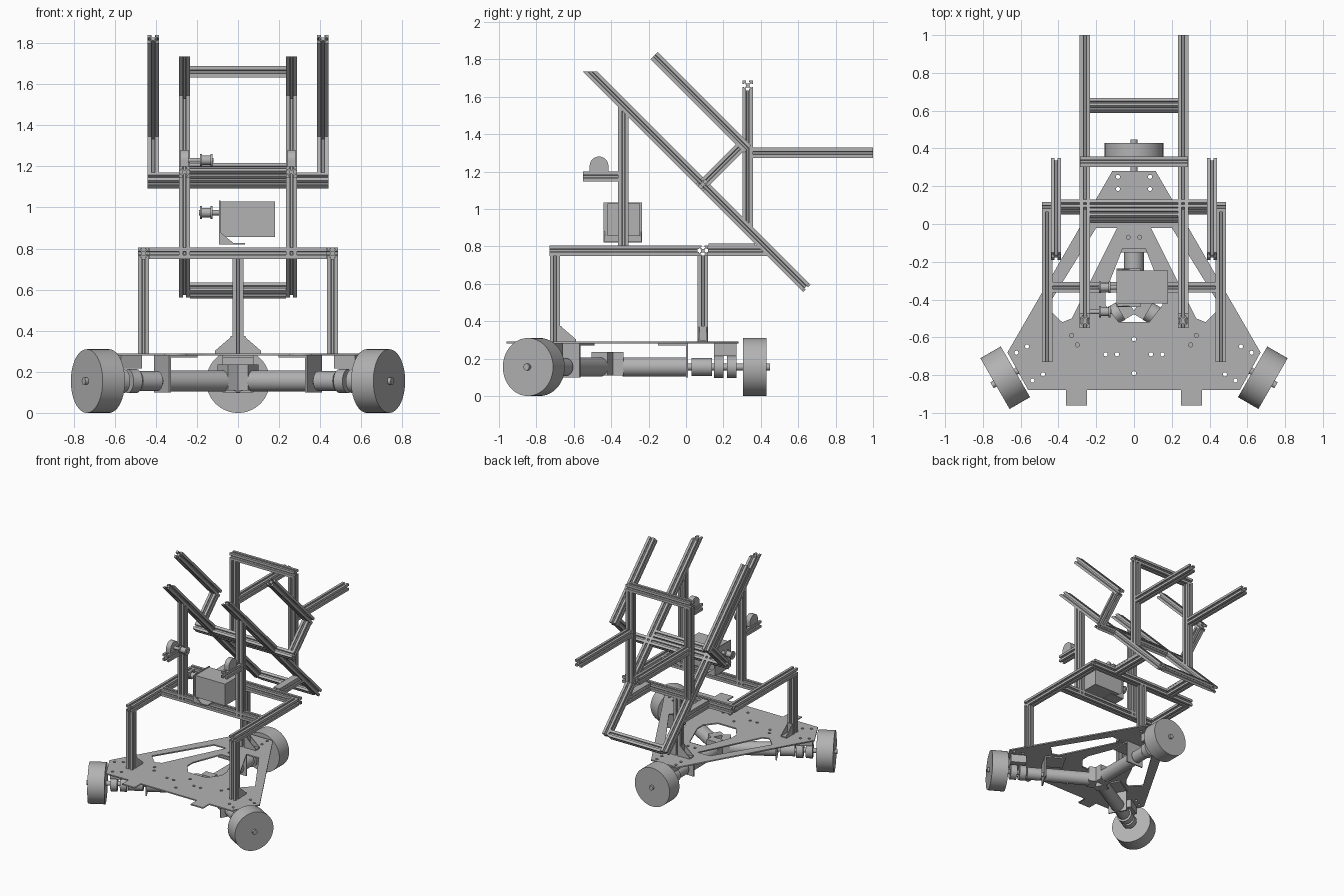
import bpy, bmesh
from math import pi, cos, sin, radians
from mathutils import Vector, Matrix

if "Cube" in bpy.data.objects:
    bpy.data.objects.remove(bpy.data.objects["Cube"])

metal = bpy.data.materials.new("grey_metal")
metal.use_nodes = True
metal.diffuse_color = (0.45, 0.45, 0.45, 1)
metal.node_tree.nodes["Principled BSDF"].inputs["Base Color"].default_value = (0.45, 0.45, 0.45, 1)

H = 0.0275  # half width of a slotted bar
HUB = Vector((0, -0.42, 0))
AXLE = 0.155


def finish(name, bm, matrix=None, smooth=False):
    bmesh.ops.recalc_face_normals(bm, faces=bm.faces)
    mesh = bpy.data.meshes.new(name)
    bm.to_mesh(mesh)
    bm.free()
    mesh.materials.append(metal)
    ob = bpy.data.objects.new(name, mesh)
    bpy.context.collection.objects.link(ob)
    if matrix:
        ob.matrix_world = matrix
    if smooth:
        bpy.ops.object.select_all(action='DESELECT')
        ob.select_set(True)
        bpy.context.view_layer.objects.active = ob
        bpy.ops.object.shade_smooth_by_angle(angle=radians(35))
    return ob


def prism(name, points, direction, matrix=None):
    """Extrude a planar outline along a direction."""
    bm = bmesh.new()
    face = bm.faces.new([bm.verts.new(p) for p in points])
    new = bmesh.ops.extrude_face_region(bm, geom=[face])["geom"]
    bmesh.ops.translate(bm, vec=direction, verts=[v for v in new if isinstance(v, bmesh.types.BMVert)])
    if not any(f is face for f in bm.faces):
        bmesh.ops.holes_fill(bm, edges=bm.edges)
    return finish(name, bm, matrix)


def box(name, lo, hi, matrix=None):
    bm = bmesh.new()
    bmesh.ops.create_cube(bm, size=1)
    lo, hi = Vector(lo), Vector(hi)
    for v in bm.verts:
        v.co = Vector([(lo[i] + hi[i]) / 2 + v.co[i] * (hi[i] - lo[i]) for i in range(3)])
    return finish(name, bm, matrix)


def rod(name, a, b, r, matrix=None, sides=40):
    a, b = Vector(a), Vector(b)
    bm = bmesh.new()
    place = Matrix.Translation((a + b) / 2) @ (b - a).to_track_quat('Z', 'Y').to_matrix().to_4x4()
    bmesh.ops.create_cone(bm, cap_ends=True, segments=sides, radius1=r, radius2=r,
                          depth=(b - a).length, matrix=place)
    return finish(name, bm, matrix, True)


# Cross-section of the slotted bar: one side repeated four times
SIDE = [(0.010, 0.005), (0.020, 0.015), (0.020, 0.008), (H, 0.008), (H, H),
        (0.008, H), (0.008, 0.020), (0.015, 0.020), (0.005, 0.010)]
SECTION = [(x * cos(k * pi / 2) - y * sin(k * pi / 2), x * sin(k * pi / 2) + y * cos(k * pi / 2))
           for k in range(4) for x, y in SIDE]


def bar(name, a, b, roll=0, cut=None):
    """Slotted bar from a to b; cut = (point, normal) mitres one end."""
    a, b = Vector(a), Vector(b)
    w = (b - a).normalized()
    u = Vector((0, 1, 0)) if abs(w.x) > 0.9 else Vector((1, 0, 0))
    u = Matrix.Rotation(roll, 3, w) @ u
    v = w.cross(u)
    bm = bmesh.new()
    rings = [[bm.verts.new(p + u * x + v * y) for x, y in SECTION] for p in (a, b)]
    n = len(SECTION)
    for i in range(n):
        j = (i + 1) % n
        bm.faces.new((rings[0][i], rings[0][j], rings[1][j], rings[1][i]))
    bm.faces.new(rings[0])
    bm.faces.new(rings[1])
    if cut:
        got = bmesh.ops.bisect_plane(bm, geom=bm.verts[:] + bm.edges[:] + bm.faces[:],
                                     plane_co=cut[0], plane_no=cut[1], clear_outer=True)
        bmesh.ops.edgeloop_fill(bm, edges=[e for e in got["geom_cut"] if isinstance(e, bmesh.types.BMEdge)])
    return finish(name, bm)


def turned(k):
    return Matrix.Translation(HUB) @ Matrix.Rotation(k * 2 * pi / 3, 4, 'Z')


# Base plate: outline, lightening slots and bolt holes in one filled curve
def base_plate():
    curve = bpy.data.curves.new("base_plate", 'CURVE')
    curve.dimensions, curve.fill_mode, curve.extrude = '2D', 'BOTH', 0.005

    def loop(points):
        s = curve.splines.new('POLY')
        s.points.add(len(points) - 1)
        for p, (x, y) in zip(s.points, points):
            p.co = (x, y, 0, 1)
        s.use_cyclic_u = True

    def hole(x, y, r=0.011):
        loop([(x + r * cos(t * pi / 6), y + r * sin(t * pi / 6)) for t in range(12)])

    half = [(0.115, 0.28), (0.67, -0.68), (0.56, -0.88), (0.36, -0.88), (0.36, -0.96),
            (0.25, -0.96), (0.25, -0.88)]
    loop(half + [(-x, y) for x, y in reversed(half)])
    middle = [(0.06, -0.13), (0.15, -0.36), (0.15, -0.43), (0.08, -0.52)]
    loop(middle + [(-x, y) for x, y in reversed(middle)])
    for s in (-1, 1):
        loop([(s * x, y) for x, y in [(0.20, -0.02), (0.09, -0.02), (0.33, -0.50),
                                      (0.38, -0.52), (0.46, -0.44)]])
        for x, y in [(0.03, -0.07), (0.33, -0.59), (0.30, -0.64), (0.15, -0.69), (0.09, -0.69)]:
            hole(s * x, y)
        for k in range(3):
            for y in (0.605, 0.67):
                p = turned(k) @ Vector((s * 0.085, y, 0))
                hole(p.x, p.y)
    hole(0, -0.61)
    hole(0, -0.79)
    ob = bpy.data.objects.new("base_plate", curve)
    bpy.context.collection.objects.link(ob)
    ob.location.z = 0.285
    curve.materials.append(metal)
    bpy.ops.object.select_all(action='DESELECT')
    ob.select_set(True)
    bpy.context.view_layer.objects.active = ob
    bpy.ops.object.convert(target='MESH')


base_plate()

# Three drive units around the hub, each built along +y and turned
for k in range(3):
    m = turned(k)
    for part, y0, y1, r in [("wheel", 0.725, 0.85, 0.155), ("axle", 0.42, 0.868, 0.018),
                            ("motor_body", 0.08, 0.42, 0.052), ("gearbox", 0.45, 0.56, 0.048),
                            ("inner_bearing", 0.57, 0.62, 0.058), ("outer_bearing", 0.64, 0.69, 0.058)]:
        rod(part, (0, y0, AXLE), (0, y1, AXLE), r, m, 64 if part == "wheel" else 32)
    box("motor_end", (-0.05, 0.02, 0.11), (0.05, 0.085, 0.235), m)
    box("motor_bracket", (-0.075, 0.42, 0.1), (0.075, 0.43, 0.28), m)
    box("bracket_flange", (-0.075, 0.27, 0.27), (0.075, 0.42, 0.28), m)
    box("bearing_mount", (-0.055, 0.57, 0.215), (0.055, 0.69, 0.28), m)


# Corner brackets at the feet of the posts
def corner_bracket(x, y, angle):
    m = Matrix.Translation((x, y, 0.29)) @ Matrix.Rotation(angle, 4, 'Z')
    for off in (-0.025, 0.019):
        prism("bracket_web", [(H, off, 0), (H + 0.085, off, 0), (H + 0.085, off, 0.012), (H, off, 0.085)],
              (0, 0.006, 0), m)
    box("bracket_foot", (H, -0.025, 0), (H + 0.085, 0.025, 0.008), m)
    box("bracket_back", (H, -0.025, 0), (H + 0.008, 0.025, 0.085), m)


corner_bracket(0, 0.09, 0)
corner_bracket(0, 0.09, pi)

# Lower frame
bar("back_post", (0, 0.09, 0.29), (0, 0.09, 0.75))
bar("back_cross_beam", (-0.487, 0.09, 0.777), (0.487, 0.09, 0.777))
bar("motor_cross_beam", (-0.432, -0.335, 0.777), (0.432, -0.335, 0.777))

# Mast parts mirrored left and right
for s in (-1, 1):
    xo, xi, xa = s * 0.46, s * 0.26, s * 0.413
    bar("front_post", (xo, -0.70, 0.29), (xo, -0.70, 0.75))
    corner_bracket(xo, -0.70, pi / 2)
    bar("side_beam", (xo, -0.73, 0.777), (xo, 0.0625, 0.777))
    bar("upright", (xi, -0.335, 0.75), (xi, -0.335, 1.6), cut=((0, -0.335, 1.52), (0, 1, 1)))
    bar("diagonal_rail", (xi, -0.6, 1.822), (xi, 0.64, 0.582), cut=((0, 0, 1.735), (0, 0, 1)))
    bar("rail_support", (xi, 0.1175, 0.777), (xi, 0.5, 0.777), cut=((0, 0.405, 0.777), (0, 1, 1)))
    box("support_plate", (xi - H, 0.12, 0.805), (xi + H, 0.37, 0.815))
    bar("rear_post", (xi, 0.33, 0.8), (xi, 0.33, 1.633), cut=((0, 0.33, 0.93), (0, -1, -1)))
    bar("rear_arm", (xi, 0.3575, 1.30), (xi, 1.0, 1.30))
    bar("short_arm", (xa, 0.11, 1.15), (xa, 0.285, 1.325))
    bar("long_arm", (xa, -0.17, 1.82), (xa, 0.33, 1.32))
    # Pulley support with a rounded bearing bracket
    bar("pulley_arm", (xi, -0.55, 1.173), (xi, -0.3625, 1.173))
    arch = [(xi - 0.02, -0.465 + 0.05 * cos(t * pi / 16), 1.23 + 0.05 * sin(t * pi / 16)) for t in range(17)]
    prism("pulley_bracket", arch + [(xi - 0.02, -0.515, 1.2), (xi - 0.02, -0.415, 1.2)], (0.04, 0, 0))

# Cross bars joining the mast
bar("top_cross_bar", (-0.287, 0.33, 1.66), (0.287, 0.33, 1.66))
bar("bottom_cross_bar", (-0.233, 0.627, 0.595), (0.233, 0.627, 0.595), pi / 4)
bar("arm_cross_bar", (-0.44, 0.09, 1.132), (0.44, 0.09, 1.132), pi / 4)
bar("rail_cross_bar", (-0.233, 0.045, 1.177), (0.233, 0.045, 1.177), pi / 4)


# Spools: a drum between two flanges
def spool(name, y, z):
    rod(name + "_drum", (-0.185, y, z), (-0.125, y, z), 0.023)
    for x in (-0.185, -0.135):
        rod(name + "_flange", (x, y, z), (x + 0.01, y, z), 0.031)


spool("upper_spool", -0.465, 1.23)
rod("upper_spool_shaft", (-0.27, -0.465, 1.23), (-0.12, -0.465, 1.23), 0.012)
spool("winch_spool", -0.335, 0.975)
rod("winch_shaft", (-0.19, -0.335, 0.975), (-0.08, -0.335, 0.975), 0.013)

# Winch motor on its angle bracket
box("winch_motor", (-0.085, -0.42, 0.855), (0.18, -0.245, 1.03))
box("winch_plate", (-0.093, -0.44, 0.82), (-0.085, -0.235, 1.035))
box("winch_foot", (-0.093, -0.44, 0.82), (0.035, -0.235, 0.828))
for y in (-0.44, -0.241):
    prism("winch_gusset", [(-0.087, y, 0.825), (-0.02, y, 0.825), (-0.087, y, 0.88)], (0, 0.006, 0))
